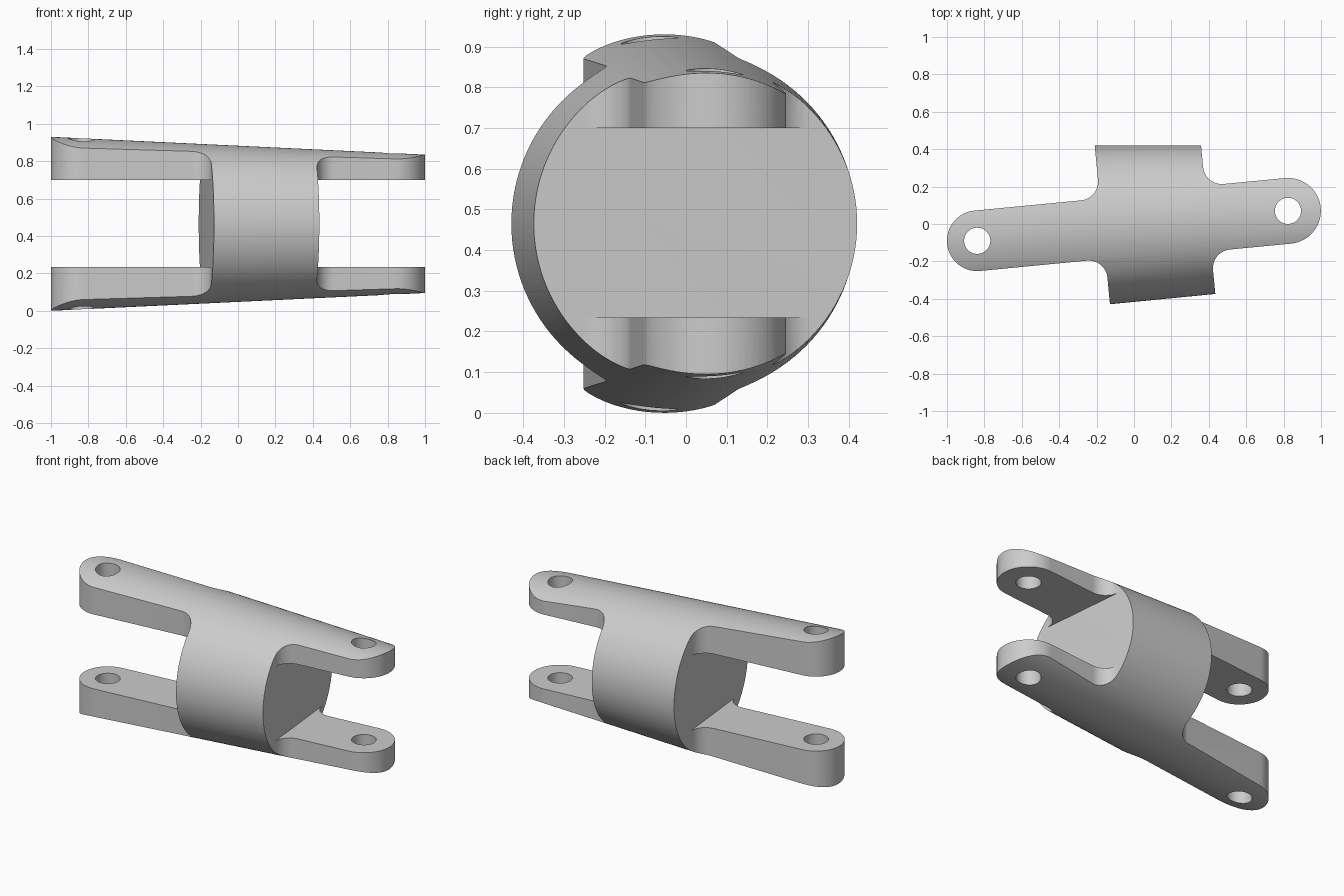
import bpy, bmesh
from math import sin, cos, radians, atan

cube = bpy.data.objects.get("Cube")
if cube:
    bpy.data.objects.remove(cube, do_unlink=True)

TILT = radians(5.5)               # plan angle of the arms
MID_Z = 0.465
AXIS_Y = -0.009                   # centre line of the arms
BODY = (-0.169, 0.397)            # end planes of the barrel
HOLE_U = (-0.843, 0.826)          # pin positions
ARM_R = (0.162, 0.176)            # half width of each arm
FILLET = 0.1


def arc(cx, cy, r, a0, a1, n):
    return [(cx + r * cos(radians(a0 + (a1 - a0) * i / n)),
             cy + r * sin(radians(a0 + (a1 - a0) * i / n))) for i in range(n + 1)]


def prism(name, pts, z0, z1):
    bm = bmesh.new()
    face = bm.faces.new([bm.verts.new((x, y, z0)) for x, y in pts])
    top = bmesh.ops.extrude_face_region(bm, geom=[face])["geom"]
    bmesh.ops.translate(bm, vec=(0, 0, z1 - z0),
                        verts=[v for v in top if isinstance(v, bmesh.types.BMVert)])
    bmesh.ops.recalc_face_normals(bm, faces=bm.faces)
    mesh = bpy.data.meshes.new(name)
    bm.to_mesh(mesh)
    bm.free()
    obj = bpy.data.objects.new(name, mesh)
    bpy.context.collection.objects.link(obj)
    return obj


def boolean(target, tool, operation):
    tool.hide_render = True
    mod = target.modifiers.new("cut", "BOOLEAN")
    mod.operation, mod.object, mod.solver = operation, tool, "EXACT"
    bpy.context.view_layer.objects.active = target
    bpy.ops.object.modifier_apply(modifier=mod.name)
    bpy.data.objects.remove(tool, do_unlink=True)


# Plan outline: rounded arms, filleted into the barrel
def arm_outline(side):
    s = 1 if side else -1
    u, r, edge = HOLE_U[side], ARM_R[side], BODY[side]
    off = r + FILLET
    fx = edge + s * FILLET
    pts = [(edge, -0.6)]
    pts += [(fx - s * FILLET * cos(radians(a)), AXIS_Y - off + FILLET * sin(radians(a)))
            for a in range(0, 91, 9)]
    pts += [(u + s * r * cos(radians(a)), AXIS_Y + r * sin(radians(a)))
            for a in range(-90, 91, 6)]
    pts += [(fx - s * FILLET * cos(radians(a)), AXIS_Y + off - FILLET * sin(radians(a)))
            for a in range(90, -1, -9)]
    return pts + [(edge, 0.6)]


yoke = prism("double_yoke_link", arm_outline(1) + arm_outline(0)[::-1], -0.2, 1.2)

# Slots that split each end into two fork arms, and the pin holes
for side, s in ((0, -1), (1, 1)):
    edge, far = BODY[side], s * 1.4
    slot = prism("slot_cutter", [(edge, -0.8), (far, -0.8), (far, 0.8), (edge, 0.8)],
                 0.234, 0.70)
    boolean(yoke, slot, "DIFFERENCE")
    pin = prism("pin_cutter", arc(HOLE_U[side], AXIS_Y, 0.07, 0, 352.5, 47), -0.4, 1.4)
    boolean(yoke, pin, "DIFFERENCE")

# Tapered round envelope
bpy.ops.mesh.primitive_cone_add(vertices=128, radius1=0.4745, radius2=0.3605, depth=2.4,
                                location=(0, 0.0025, MID_Z),
                                rotation=(0, radians(90), atan(0.05) - TILT))
boolean(yoke, bpy.context.object, "INTERSECT")

# Turn into place
yoke.rotation_euler.z = TILT
bpy.ops.object.select_all(action="DESELECT")
yoke.select_set(True)
bpy.context.view_layer.objects.active = yoke
bpy.ops.object.transform_apply(location=False, rotation=True, scale=False)

# Colour and shading
grey = bpy.data.materials.new("light_grey")
grey.use_nodes = True
grey.diffuse_color = (0.6, 0.6, 0.6, 1)
grey.node_tree.nodes["Principled BSDF"].inputs["Base Color"].default_value = (0.6, 0.6, 0.6, 1)
yoke.data.materials.clear()
yoke.data.materials.append(grey)
for p in yoke.data.polygons:
    p.material_index = 0
bpy.ops.object.shade_smooth_by_angle(angle=radians(30))
